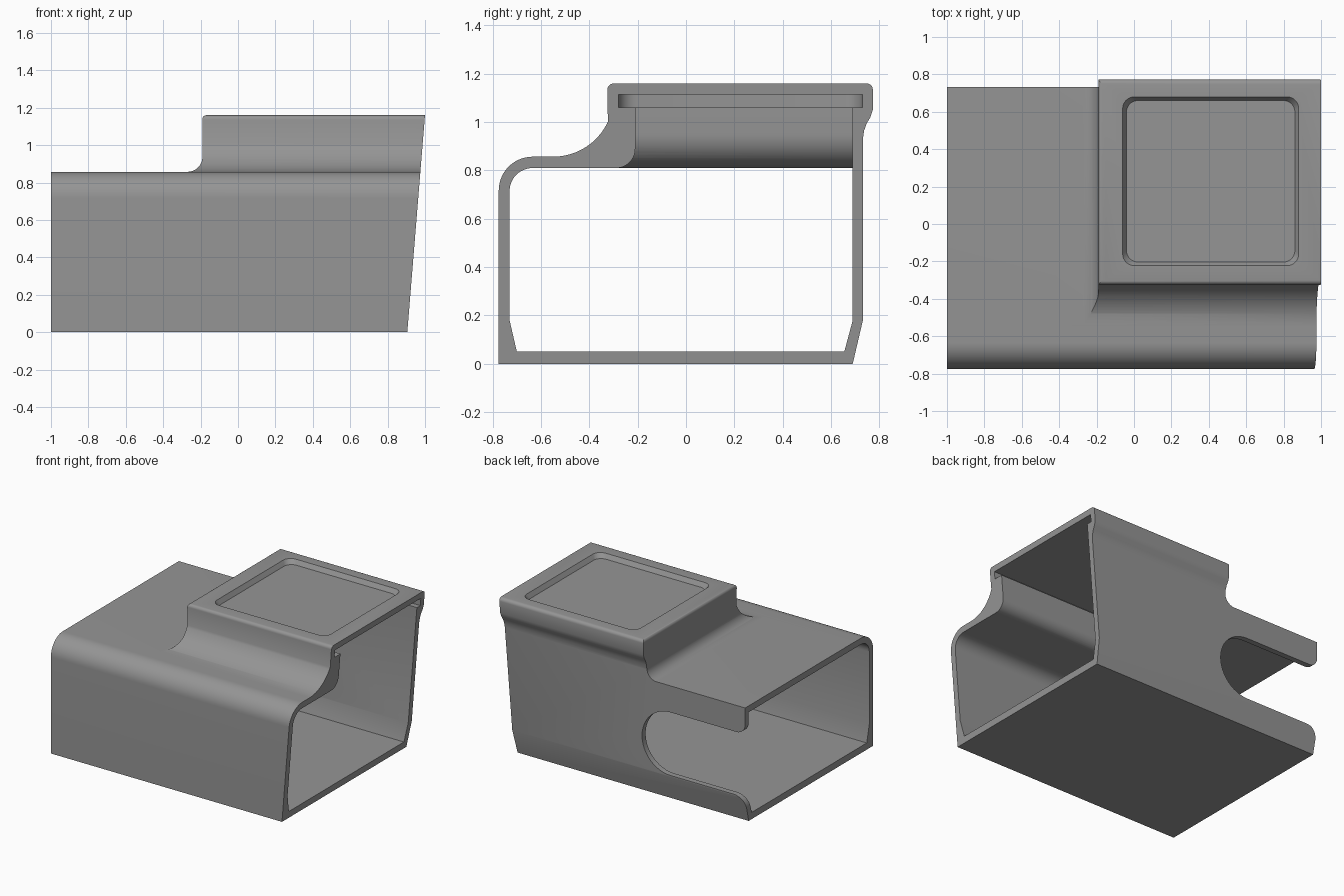
import bpy, bmesh, math

if "Cube" in bpy.data.objects:
    bpy.data.objects.remove(bpy.data.objects["Cube"])


def arc(cx, cy, r, a0, a1, n=12):
    """Points on a circular arc, angles in degrees."""
    return [(cx + r * math.cos(math.radians(a0 + (a1 - a0) * i / n)),
             cy + r * math.sin(math.radians(a0 + (a1 - a0) * i / n))) for i in range(n + 1)]


def prism(name, pts, axis, lo, hi, grow=1.0):
    """Extrude a 2D profile along an axis; grow scales the far end about its middle."""
    place = {'x': lambda u, v, w: (w, u, v),
             'y': lambda u, v, w: (u, w, v),
             'z': lambda u, v, w: (u, v, w)}[axis]
    mu = (min(p[0] for p in pts) + max(p[0] for p in pts)) / 2
    mv = (min(p[1] for p in pts) + max(p[1] for p in pts)) / 2
    bm = bmesh.new()
    a = [bm.verts.new(place(u, v, lo)) for u, v in pts]
    b = [bm.verts.new(place(mu + (u - mu) * grow, mv + (v - mv) * grow, hi)) for u, v in pts]
    bm.faces.new(a)
    bm.faces.new(b[::-1])
    for i in range(len(a)):
        j = (i + 1) % len(a)
        bm.faces.new((a[i], b[i], b[j], a[j]))
    bmesh.ops.recalc_face_normals(bm, faces=bm.faces)
    me = bpy.data.meshes.new(name)
    bm.to_mesh(me)
    bm.free()
    ob = bpy.data.objects.new(name, me)
    bpy.context.collection.objects.link(ob)
    return ob


def boolean(ob, tool, op):
    """Apply a boolean and discard the tool."""
    bpy.context.view_layer.objects.active = ob
    m = ob.modifiers.new("cut", 'BOOLEAN')
    m.object, m.operation, m.solver = tool, op, 'EXACT'
    bpy.ops.object.modifier_apply(modifier=m.name)
    bpy.data.objects.remove(tool)


# Outer shell: end profile crossed with the stepped side profile
end_outer = ([(-.775, 0), (.69, 0), (.732, .18), (.732, .93)]
             + [(.737, .965), (.748, .995), (.763, 1.02), (.773, 1.05)]
             + arc(.748, 1.135, .025, 0, 90, 5) + arc(-.3, 1.135, .025, 90, 180, 5)
             + arc(-.55, 1.107, .25, -25, -90, 16) + arc(-.635, .717, .14, 90, 180, 14))
side_outer = ([(-1, -.1), (.897, -.1), (1.003, 1.2), (-.15, 1.2), (-.15, 1.16)]
              + arc(-.17, 1.139, .021, 90, 180, 5)
              + arc(-.27, .9375, .08, 0, -90, 12) + [(-1, .8575)])
sleeve = prism("sleeve", end_outer, 'x', -1.1, 1.1)
boolean(sleeve, prism("side_block", side_outer, 'y', -1, 1), 'INTERSECT')

# Hollow interior, open at both ends and raised under the step
end_inner = ([(-.70, .05), (.655, .05), (.69, .18), (.69, 1.08), (-.21, 1.08)]
             + arc(-.29, .89, .08, 0, -90, 10) + arc(-.635, .715, .095, 90, 180, 12)
             + [(-.73, .18)])
side_inner = ([(-1.3, -.1), (1.3, -.1), (1.3, 1.2), (-.06, 1.2)]
              + arc(-.2, .9505, .14, 0, -90, 12) + [(-1.3, .8105)])
cavity = prism("cavity", end_inner, 'x', -1.2, 1.2)
boolean(cavity, prism("cavity_side", side_inner, 'y', -1, 1), 'INTERSECT')
boolean(sleeve, cavity, 'DIFFERENCE')

# Sliding slot under the roof
slot = [(1.3, -.28), (1.3, .73)] + arc(-.055, .655, .075, 90, 180, 8) \
    + arc(-.055, -.205, .075, 180, 270, 8)
boolean(sleeve, prism("slot", slot, 'z', 1.06, 1.115), 'DIFFERENCE')

# Shallow rounded window recess with sloped rim
x0, x1, y0, y1, r = -.04, .86, -.203, .66, .06
recess = (arc(x1 - r, y1 - r, r, 0, 90, 8) + arc(x0 + r, y1 - r, r, 90, 180, 8)
          + arc(x0 + r, y0 + r, r, 180, 270, 8) + arc(x1 - r, y0 + r, r, 270, 360, 8))
boolean(sleeve, prism("recess", recess, 'z', 1.127, 1.163, 1.05), 'DIFFERENCE')

# Rounded notch in the back wall, flared where it meets the open end
notch = ([(-1.1, .1), (-1, .1)] + arc(-.91, .1, .09, 180, 90, 8)
         + arc(-.385, .425, .235, -90, 90, 24)
         + arc(-.93, .73, .07, 270, 180, 8) + [(-1.1, .73)])
boolean(sleeve, prism("notch", notch, 'y', .6, .9), 'DIFFERENCE')

# Single grey finish with crisp edges
grey = bpy.data.materials.new("grey")
grey.diffuse_color = (.3, .3, .3, 1)
grey.use_nodes = True
grey.node_tree.nodes["Principled BSDF"].inputs["Base Color"].default_value = grey.diffuse_color
sleeve.data.materials.clear()
sleeve.data.materials.append(grey)
for p in sleeve.data.polygons:
    p.material_index = 0
bpy.ops.object.select_all(action='DESELECT')
sleeve.select_set(True)
bpy.context.view_layer.objects.active = sleeve
bpy.ops.object.shade_smooth_by_angle(angle=math.radians(30))
